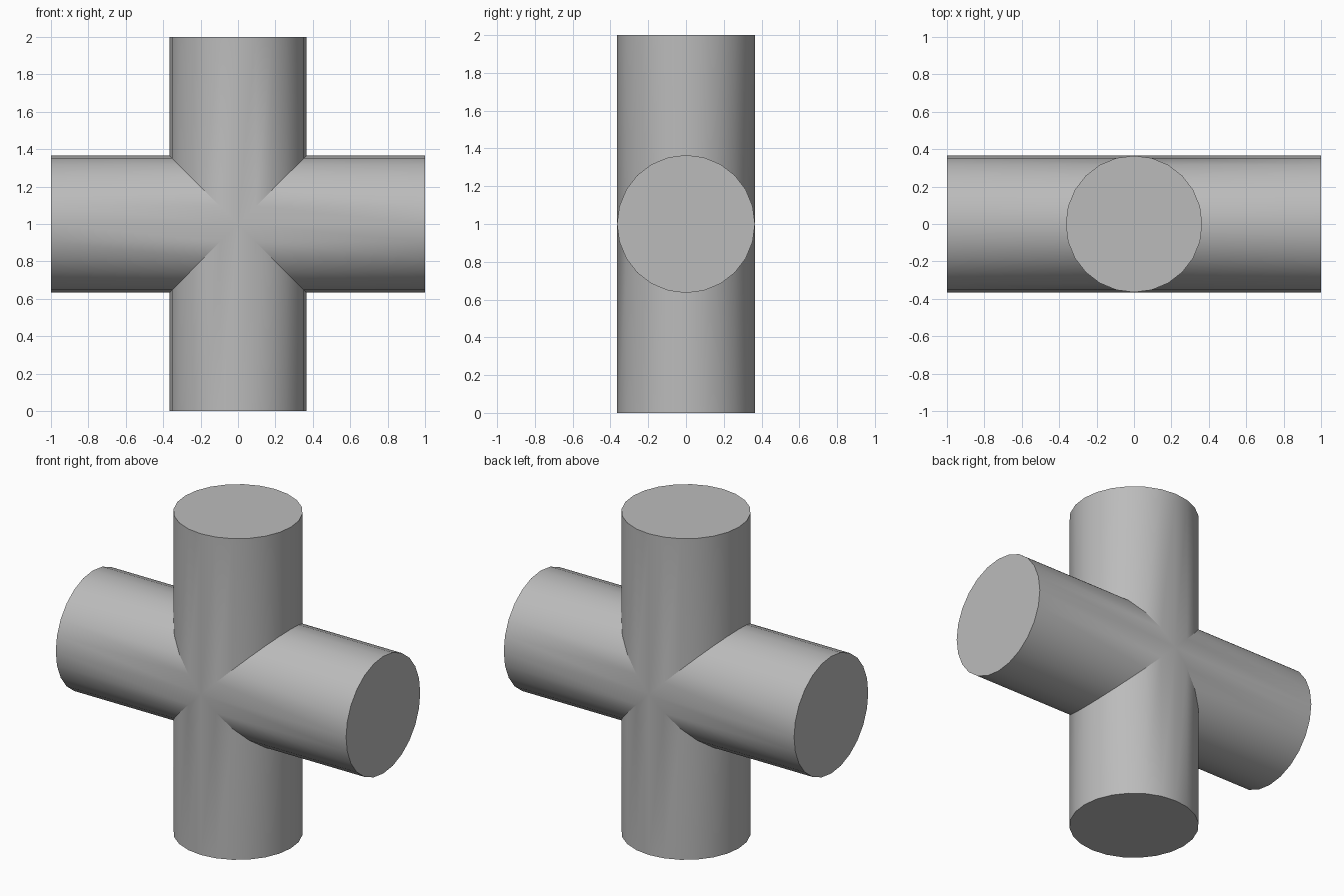
import bpy
import bmesh
import math
from mathutils import Matrix, Vector

cube = bpy.data.objects.get("Cube")
if cube:
    bpy.data.objects.remove(cube, do_unlink=True)

RADIUS = 0.365
SIDES = 24
CENTRE = Vector((0, 0, 1))

# Plain grey material
grey = bpy.data.materials.new("plain grey")
grey.use_nodes = True
colour = (0.5, 0.5, 0.5, 1)
grey.diffuse_color = colour
grey.node_tree.nodes["Principled BSDF"].inputs["Base Color"].default_value = colour


def add_arm(bm, turn):
    """One round arm, mitred where it meets its neighbours and capped outside."""
    spin = Matrix.Rotation(turn, 3, 'Y')
    inner, outer = [], []
    for i in range(SIDES):
        a = math.tau * i / SIDES
        x, y = RADIUS * math.cos(a), RADIUS * math.sin(a)
        inner.append(bm.verts.new(CENTRE + spin @ Vector((x, y, abs(x)))))
        outer.append(bm.verts.new(CENTRE + spin @ Vector((x, y, 1))))
    for i in range(SIDES):
        j = (i + 1) % SIDES
        bm.faces.new((inner[i], inner[j], outer[j], outer[i]))
    bm.faces.new(outer)


# Four equal arms welded into one closed cross
bm = bmesh.new()
for k in range(4):
    add_arm(bm, k * math.pi / 2)
bmesh.ops.remove_doubles(bm, verts=bm.verts, dist=0.0005)
bmesh.ops.recalc_face_normals(bm, faces=bm.faces)
mesh = bpy.data.meshes.new("pipe_cross")
bm.to_mesh(mesh)
bm.free()
mesh.materials.append(grey)
cross = bpy.data.objects.new("pipe_cross", mesh)
bpy.context.collection.objects.link(cross)

# Smooth barrels, sharp caps and joints
bpy.ops.object.select_all(action='DESELECT')
cross.select_set(True)
bpy.context.view_layer.objects.active = cross
bpy.ops.object.shade_smooth_by_angle(angle=math.radians(30))
